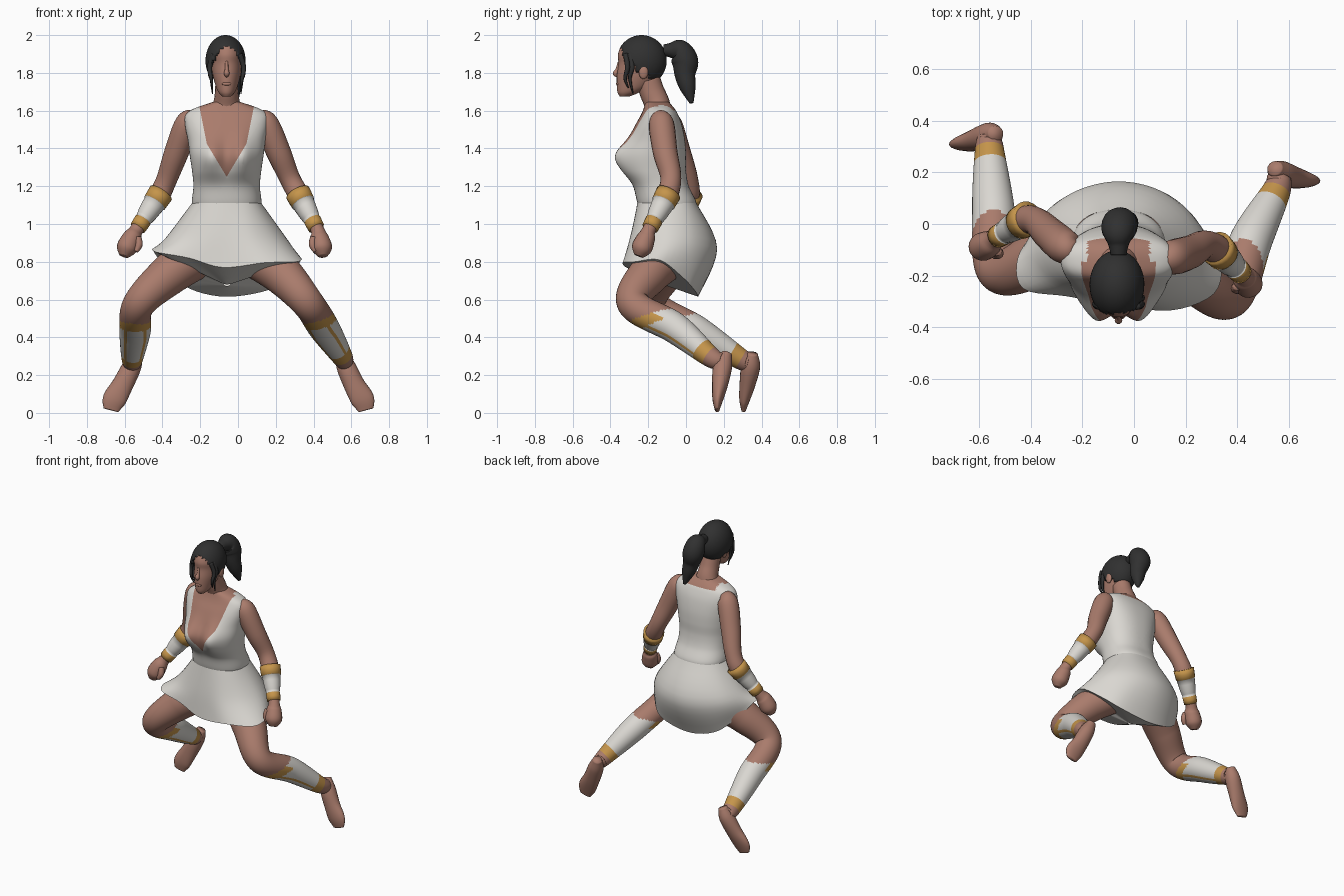
import bpy, bmesh, math
from mathutils import Vector as V

if "Cube" in bpy.data.objects:
    bpy.data.objects.remove(bpy.data.objects["Cube"])

def material(name, rgb):
    m = bpy.data.materials.new(name)
    m.diffuse_color = (*rgb, 1)
    m.use_nodes = True
    m.node_tree.nodes["Principled BSDF"].inputs["Base Color"].default_value = m.diffuse_color
    return m

SKIN = material("skin", (0.40, 0.20, 0.15))
WHITE = material("white cloth", (0.70, 0.68, 0.64))
GOLD = material("gold trim", (0.56, 0.30, 0.07))
HAIR = material("black hair", (0.03, 0.03, 0.03))
CX = -0.06  # body centre line

def catmull(pts, n, closed=False):
    """Smooth curve through tuples of any size; returns (t, tuple) samples."""
    out, m = [], len(pts)
    get = (lambda i: pts[i % m]) if closed else (lambda i: pts[max(0, min(m - 1, i))])
    for i in range(m if closed else m - 1):
        for k in range(n):
            s = k / n
            out.append((i + s, tuple(
                0.5 * (2 * b + (c - a) * s + (2 * a - 5 * b + 4 * c - d) * s * s + (3 * b - a - 3 * c + d) * s ** 3)
                for a, b, c, d in zip(get(i - 1), get(i), get(i + 1), get(i + 2)))))
    if not closed:
        out.append((m - 1, tuple(pts[-1])))
    return out

def finish(name, bm, mats):
    me = bpy.data.meshes.new(name)
    bm.to_mesh(me)
    bm.free()
    for m in mats:
        me.materials.append(m)
    for p in me.polygons:
        p.use_smooth = True
    ob = bpy.data.objects.new(name, me)
    bpy.context.collection.objects.link(ob)
    return ob

def skin_rings(name, rings, ts, mats, rule=None, caps=True, cuts=()):
    """Bridge closed rings of points; rule(centre, normal, t) picks the material."""
    bm = bmesh.new()
    vs = [[bm.verts.new(p) for p in r] for r in rings]
    n, tag = len(rings[0]), {}
    for i in range(len(vs) - 1):
        for j in range(n):
            k = (j + 1) % n
            f = bm.faces.new((vs[i][j], vs[i][k], vs[i + 1][k], vs[i + 1][j]))
            tag[f] = (ts[i] + ts[i + 1]) / 2
    if caps:
        for r, t in ((vs[0], ts[0]), (vs[-1], ts[-1])):
            tag[bm.faces.new(r)] = t
    for co, no in cuts:  # clean colour borders
        bmesh.ops.bisect_plane(bm, geom=bm.verts[:] + bm.edges[:] + bm.faces[:], plane_co=co, plane_no=no)
    if cuts:
        tag = {f: 0 for f in bm.faces}
    bmesh.ops.recalc_face_normals(bm, faces=bm.faces)
    if rule:
        for f, t in tag.items():
            f.material_index = rule(f.calc_center_median(), f.normal, t)
    return finish(name, bm, mats)

def tube(name, pts, mats, rule=None, n=6, seg=20, caps=True):
    """Tube through (x, y, z, side radius, depth radius) points."""
    sm = catmull([p if len(p) == 5 else (*p, p[3]) for p in pts], n)
    rings = []
    for i, (t, p) in enumerate(sm):
        a, b = sm[max(i - 1, 0)][1], sm[min(i + 1, len(sm) - 1)][1]
        d = (V(b[:3]) - V(a[:3])).normalized()
        u = (V((1, 0, 0)) - d * d.x).normalized()
        w = d.cross(u)
        rings.append([V(p[:3]) + u * p[3] * math.cos(q) + w * p[4] * math.sin(q)
                      for q in (2 * math.pi * j / seg for j in range(seg))])
    return skin_rings(name, rings, [s[0] for s in sm], mats, rule, caps)

def oval(hw, yf, yb, z, q, power):
    sp = lambda v: math.copysign(abs(v) ** power, v)
    return V((hw * sp(math.cos(q)), (yf + yb) / 2 + (yb - yf) / 2 * sp(math.sin(q)), z))

def loft(name, rows, mats, rule=None, n=6, seg=48, power=1.0, shape=None, cuts=()):
    """Stack of ovals given as (z, half width, front y, back y)."""
    sm, rings = catmull(rows, n), []
    for t, (z, hw, yf, yb) in sm:
        ring = []
        for j in range(seg):
            q = 2 * math.pi * j / seg
            p = oval(hw, yf, yb, z, q, power)
            if shape and math.sin(q) < 0:
                shape(p)
            p.x += CX
            ring.append(p)
        rings.append(ring)
    return skin_rings(name, rings, [s[0] for s in sm], mats, rule, True, cuts)

def ball(name, c, r, mat):
    bm = bmesh.new()
    bmesh.ops.create_uvsphere(bm, u_segments=24, v_segments=16, radius=1)
    for v in bm.verts:
        v.co = V(c) + V(a * b for a, b in zip(v.co, r))
    return finish(name, bm, [mat])

# Bodice with deep V neckline
def bust(p):
    p.y -= 0.05 * math.exp(-((abs(p.x) - 0.085) / 0.06) ** 2 - ((p.z - 1.36) / 0.09) ** 2)

def neckline(c, nrm, t):
    dx = abs(c.x - CX)
    if c.y < -0.15:
        return 0 if dx < min(0.6 * (c.z - 1.25), 0.105 + 0.2 * (c.z - 1.425)) else 1
    return 0 if c.z > 1.6 and dx < 0.12 else 1

vee = [((CX, 0, 1.25), (1, 0, -.6)), ((CX, 0, 1.25), (1, 0, .6)),
       ((CX + .105, 0, 1.425), (1, 0, -.2)), ((CX - .105, 0, 1.425), (1, 0, .2)), ((0, 0, 1.6), (0, 0, 1))]
loft("bodice", [(1.05, .165, -.23, .03), (1.11, .184, -.257, .055), (1.2, .176, -.28, .015),
                (1.28, .183, -.325, 0), (1.36, .195, -.335, 0), (1.44, .205, -.305, -.005),
                (1.52, .22, -.27, -.02), (1.575, .218, -.24, -.04), (1.61, .175, -.225, -.06),
                (1.645, .075, -.215, -.09)],
     [SKIN, WHITE], neckline, n=8, seg=80, power=0.85, shape=bust, cuts=vee)

# Flared skirt: waist oval, hip ring, uneven hem
hips = [(-.07, -.29, .93), (.08, -.29, .93), (.2, -.22, .93), (.26, -.1, .92), (.22, .03, .9), (.1, .13, .88),
        (-.06, .165, .87), (-.22, .13, .88), (-.34, .04, .9), (-.38, -.09, .93), (-.33, -.21, .93), (-.2, -.27, .93)]
hem = [(-.08, -.31, .77), (.14, -.335, .795), (.31, -.27, .8), (.335, -.14, .81), (.26, -.02, .72), (.16, .045, .65),
       (-.06, .065, .615), (-.25, .045, .655), (-.37, -.02, .75), (-.45, -.13, .86), (-.43, -.25, .85), (-.26, -.28, .82)]
waist = [oval(.184, -.258, .056, 1.11, k * math.pi / 6 - math.pi / 2, .85) + V((CX, 0, 0)) for k in range(12)]
loops = [[p for _, p in catmull([tuple(p) for p in c], 5, True)] for c in (waist, hips, hem)]
cols = [catmull(c, 6) for c in zip(*loops)]
rows = [[c[i][1] for c in cols] for i in range(len(cols[0]))]
skin_rings("skirt", rows, [s[0] for s in cols[0]], [WHITE], caps=False)
mid = V((CX, -.11, .675))
under = [[V(p).lerp(mid, s) for p in rows[-1]] for s in (0, .05, .6, .95)]
skin_rings("skirt_underside", under[:1] + under[2:], [0, 1, 2], [WHITE], caps=False)

# Arms with fists, and trimmed cuffs on the forearms
arms = {
    "right": [(-.225, -.10, 1.575, .03), (-.265, -.09, 1.535, .066), (-.325, -.04, 1.38, .065), (-.38, .01, 1.23, .055),
              (-.43, .01, 1.13, .056), (-.53, -.05, .98, .036), (-.56, -.075, .93, .05),
              (-.59, -.09, .87, .054), (-.605, -.10, .83, .025)],
    "left": [(.105, -.13, 1.575, .03), (.145, -.13, 1.535, .066), (.215, -.11, 1.38, .065), (.275, -.08, 1.24, .055),
             (.335, -.11, 1.13, .056), (.415, -.19, .98, .036), (.43, -.21, .93, .048),
             (.445, -.235, .87, .054), (.45, -.25, .83, .025)],
}
for side, pts in arms.items():
    tube(side + "_arm", pts, [SKIN])
    a, b = V(pts[4][:3]), V(pts[5][:3])
    a0 = a - (b - a) * 0.22
    cuff = [(*a0.lerp(b, s), r) for s, r in ((0, .068), (.28, .064), (.29, .06), (.6, .052), (.77, .043), (.78, .046), (1, .044))]
    tube(side + "_cuff", cuff, [WHITE, GOLD], lambda c, n, t: int(t < 1 or t > 5), n=2)
    s = 1 if side == "left" else -1
    w = V(pts[6][:3])
    tube(side + "_thumb", [(w.x - .03 * s, w.y - .03, w.z, .018), (w.x - .035 * s, w.y - .04, w.z - .04, .02),
                           (w.x - .02 * s, w.y - .05, w.z - .075, .012)], [SKIN], seg=10)

# Legs with painted greaves, and pointed feet
def greave(c, nrm, t):
    s = (t - 2) / 2
    front = (-nrm.y - nrm.z) / 1.414
    start = 0.27 - 0.15 * front
    if s < start or s > 1.0:
        return 0
    if s > 0.85 or (s < start + 0.12 and front > -0.1) or 0.66 < front < 0.8:
        return 2
    return 1

legs = {
    "right": [(-.17, -.03, .87, .13), (-.36, -.13, .735, .11), (-.525, -.178, .575, .085),
              (-.545, .06, .43, .082), (-.56, .29, .285, .056), (-.555, .335, .27, .045)],
    "left": [(.05, -.05, .87, .13), (.225, -.19, .74, .11), (.37, -.28, .58, .085),
             (.455, -.06, .45, .082), (.55, .125, .3, .056), (.56, .18, .275, .045)],
}
feet = {
    "right": [(-.535, .352, .315, .03, .028), (-.56, .343, .25, .05, .05), (-.61, .325, .15, .056, .042),
              (-.655, .31, .07, .062, .028), (-.672, .305, .014, .04, .012)],
    "left": [(.545, .217, .315, .03, .028), (.57, .195, .25, .05, .05), (.615, .18, .15, .056, .042),
             (.66, .168, .07, .062, .028), (.677, .165, .014, .04, .012)],
}
for side in legs:
    tube(side + "_leg", legs[side], [SKIN, WHITE, GOLD], greave, n=24, seg=56)
    tube(side + "_foot", feet[side], [SKIN])

# Neck and head
tube("neck", [(CX, -.145, 1.58, .1, .07), (CX, -.155, 1.64, .072, .068), (CX, -.18, 1.7, .062, .066),
              (CX, -.2, 1.76, .06, .065)], [SKIN])
loft("head", [(1.675, .022, -.35, -.30), (1.695, .042, -.362, -.25), (1.73, .058, -.366, -.19), (1.79, .074, -.366, -.14),
              (1.85, .08, -.358, -.12), (1.9, .082, -.36, -.12), (1.95, .07, -.335, -.14), (1.98, .03, -.27, -.2)],
     [SKIN], seg=32)
tube("nose", [(CX, -.353, 1.86, .008), (CX, -.363, 1.82, .01), (CX, -.373, 1.797, .015), (CX, -.36, 1.782, .008)],
     [SKIN], seg=10)
ball("mouth", (CX, -.36, 1.742), (.024, .01, .01), SKIN)

# Hair cap with an arched opening for the face
bm = bmesh.new()
bmesh.ops.create_uvsphere(bm, u_segments=48, v_segments=32, radius=1)
for v in bm.verts:
    v.co = V((CX - .006 + v.co.x * .106, -.235 + v.co.y * .133, 1.865 + v.co.z * .135))
gone = []
for f in bm.faces:
    c = f.calc_center_median()
    dx = c.x - CX
    low = 1.77 if c.y > -.2 else 1.80
    if c.z < low or (c.y < -.265 and c.z < 1.94 - 12 * dx * dx):
        gone.append(f)
bmesh.ops.delete(bm, geom=gone, context='FACES')
cap = finish("hair_cap", bm, [HAIR])
sol = cap.modifiers.new("hair thickness", 'SOLIDIFY')
sol.thickness = 0.018

# Ponytail, tie, loose strands and ears
tube("ponytail", [(CX, -.12, 1.92, .03), (CX, -.08, 1.92, .04), (CX, -.035, 1.915, .062), (-.055, -.005, 1.86, .07),
                  (-.04, -.005, 1.79, .055), (-.025, .01, 1.72, .042), (-.01, .03, 1.64, .01)], [HAIR])
for s, side in ((-1, "right"), (1, "left")):
    for k, (y, z) in enumerate(((-.31, 1.72), (-.285, 1.69))):
        tube(f"{side}_strand_{k + 1}", [(CX + .07 * s, y - .01, 1.9, .014), (CX + .09 * s, y, 1.83, .013),
                                        (CX + .082 * s, y - .012, 1.77, .009), (CX + .075 * s, y + .005, z, .003)],
             [HAIR], seg=8)
    ball(side + "_ear", (CX + .086 * s, -.225, 1.805), (.014, .025, .038), SKIN)
